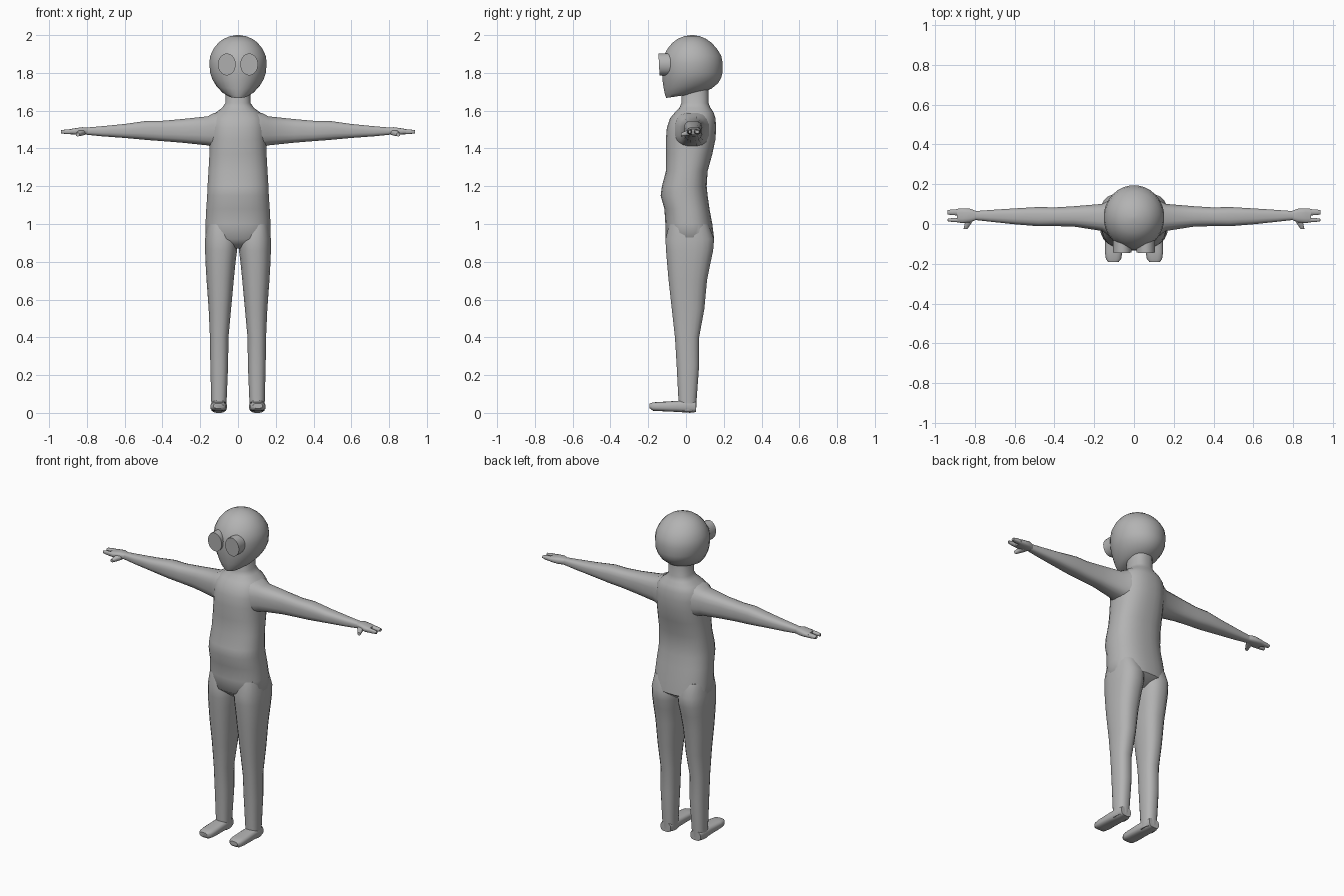
import bpy, bmesh, math

grey = bpy.data.materials.new("plain_grey")
grey.diffuse_color = (0.45, 0.45, 0.45, 1)


def loft(name, axis, rings, n=20, power=2.4, mirror=False, tilt=None, sharp=40):
    """Skin rounded sections (t, a_min, a_max, b_min, b_max) along an axis."""
    bm = bmesh.new()
    loops = []
    for t, a0, a1, b0, b1 in rings:
        loop = []
        for i in range(n):
            ang = 2 * math.pi * (i + 0.5) / n
            c, s = math.cos(ang), math.sin(ang)
            a = (a0 + a1) / 2 + (a1 - a0) / 2 * math.copysign(abs(c) ** (2 / power), c)
            b = (b0 + b1) / 2 + (b1 - b0) / 2 * math.copysign(abs(s) ** (2 / power), s)
            co = {"x": (t, a, b), "y": (a, t, b), "z": (a, b, t)}[axis]
            loop.append(bm.verts.new(tilt(*co) if tilt else co))
        loops.append(loop)
    for l0, l1 in zip(loops, loops[1:]):
        for i in range(n):
            j = (i + 1) % n
            bm.faces.new((l0[i], l0[j], l1[j], l1[i]))
    bm.faces.new(loops[0])
    bm.faces.new(loops[-1])
    bmesh.ops.recalc_face_normals(bm, faces=bm.faces[:])
    for f in bm.faces:
        f.smooth = True
    me = bpy.data.meshes.new(name)
    bm.to_mesh(me)
    bm.free()
    me.set_sharp_from_angle(angle=math.radians(sharp))
    me.materials.append(grey)
    ob = bpy.data.objects.new(name, me)
    bpy.context.collection.objects.link(ob)
    if mirror:
        m = ob.modifiers.new("Mirror", "MIRROR")
        m.use_mirror_merge = False
    return ob


def sym(z, hx, y0, y1):
    return (z, -hx, hx, y0, y1)


# Torso and neck in one skin
loft("torso", "z", [
    sym(0.87, 0.09, -0.05, 0.08), sym(0.92, 0.174, -0.11, 0.15),
    sym(1.00, 0.173, -0.11, 0.14), sym(1.08, 0.169, -0.115, 0.125),
    sym(1.15, 0.164, -0.135, 0.115), sym(1.20, 0.162, -0.128, 0.11),
    sym(1.28, 0.157, -0.107, 0.115), sym(1.37, 0.152, -0.107, 0.14),
    sym(1.45, 0.15, -0.107, 0.157), sym(1.51, 0.15, -0.102, 0.16),
    sym(1.56, 0.143, -0.085, 0.157), sym(1.59, 0.118, -0.06, 0.147),
    sym(1.615, 0.085, -0.035, 0.13), sym(1.64, 0.067, -0.025, 0.12),
    sym(1.74, 0.064, -0.025, 0.12)], n=28, sharp=60)

# Head: round cranium with a flatter face, and a jaw rising to the back
def jaw(x, y, z):
    w = max(0.0, min(1.0, (1.80 - z) / 0.13))
    return (x, y, z + w * 0.15 * (y + 0.1))

loft("head", "z", [
    sym(1.668, 0.055, -0.105, 0.085), sym(1.685, 0.085, -0.112, 0.135),
    sym(1.72, 0.115, -0.119, 0.17), sym(1.76, 0.136, -0.125, 0.187),
    sym(1.80, 0.148, -0.128, 0.194), sym(1.85, 0.153, -0.128, 0.195),
    sym(1.89, 0.148, -0.12, 0.188), sym(1.93, 0.129, -0.097, 0.163),
    sym(1.96, 0.104, -0.072, 0.135), sym(1.98, 0.077, -0.045, 0.107),
    sym(1.994, 0.043, -0.01, 0.074), sym(2.0, 0.008, 0.024, 0.04)],
    n=28, power=2, tilt=jaw, sharp=50)

# Large flat oval eyes
loft("eye", "y", [(-0.143, 0.012, 0.106, 1.787, 1.903),
                  (-0.07, 0.012, 0.106, 1.787, 1.903)],
     n=24, power=2, mirror=True,
     tilt=lambda x, y, z: (x, y - 0.05 * (z - 1.845), z))

# Legs
loft("leg", "z", [
    (1.00, 0.02, 0.165, -0.09, 0.12), (0.92, 0.001, 0.175, -0.11, 0.15),
    (0.86, 0.004, 0.175, -0.107, 0.145), (0.80, 0.012, 0.173, -0.102, 0.132),
    (0.70, 0.022, 0.167, -0.093, 0.112), (0.55, 0.036, 0.156, -0.076, 0.098),
    (0.40, 0.05, 0.149, -0.059, 0.07), (0.25, 0.052, 0.147, -0.05, 0.07),
    (0.06, 0.06, 0.142, -0.04, 0.056), (0.01, 0.062, 0.141, -0.04, 0.054)],
    mirror=True, sharp=60)

# Feet
loft("foot", "y", [
    (0.054, 0.068, 0.137, 0.004, 0.06), (0.02, 0.062, 0.143, 0.0, 0.068),
    (-0.05, 0.06, 0.145, 0.005, 0.064), (-0.14, 0.058, 0.147, 0.009, 0.058),
    (-0.175, 0.064, 0.142, 0.011, 0.056), (-0.192, 0.078, 0.13, 0.024, 0.05)],
    n=16, power=3, mirror=True, sharp=50)

# Arms, flared where they meet the shoulder
loft("arm", "x", [
    (0.06, -0.07, 0.14, 1.40, 1.60), (0.13, -0.058, 0.118, 1.405, 1.588),
    (0.16, -0.036, 0.102, 1.415, 1.571), (0.30, -0.014, 0.09, 1.43, 1.556),
    (0.40, -0.011, 0.084, 1.438, 1.547), (0.48, -0.012, 0.086, 1.444, 1.547),
    (0.60, -0.002, 0.079, 1.455, 1.53), (0.72, 0.011, 0.071, 1.464, 1.518),
    (0.80, 0.02, 0.065, 1.472, 1.511)], n=16, power=2.8, mirror=True, sharp=60)

# Hands: palm, two broad fingers and a thumb
loft("palm", "x", [
    (0.79, 0.022, 0.064, 1.474, 1.51), (0.825, 0.008, 0.078, 1.472, 1.513),
    (0.865, 0.004, 0.08, 1.473, 1.507), (0.89, 0.008, 0.077, 1.475, 1.503)],
    n=12, power=3, mirror=True, sharp=50)
for name, y0, y1 in (("front_finger", 0.008, 0.032), ("back_finger", 0.042, 0.076)):
    loft(name, "x", [
        (0.86, y0, y1, 1.474, 1.504), (0.915, y0 + 0.002, y1 - 0.002, 1.477, 1.5),
        (0.938, y0 + 0.006, y1 - 0.006, 1.48, 1.496)],
        n=10, power=3, mirror=True, sharp=50)
loft("thumb", "y", [
    (0.03, 0.80, 0.845, 1.472, 1.502), (0.0, 0.82, 0.852, 1.466, 1.494),
    (-0.026, 0.838, 0.858, 1.464, 1.482)], n=10, power=3, mirror=True, sharp=50)
